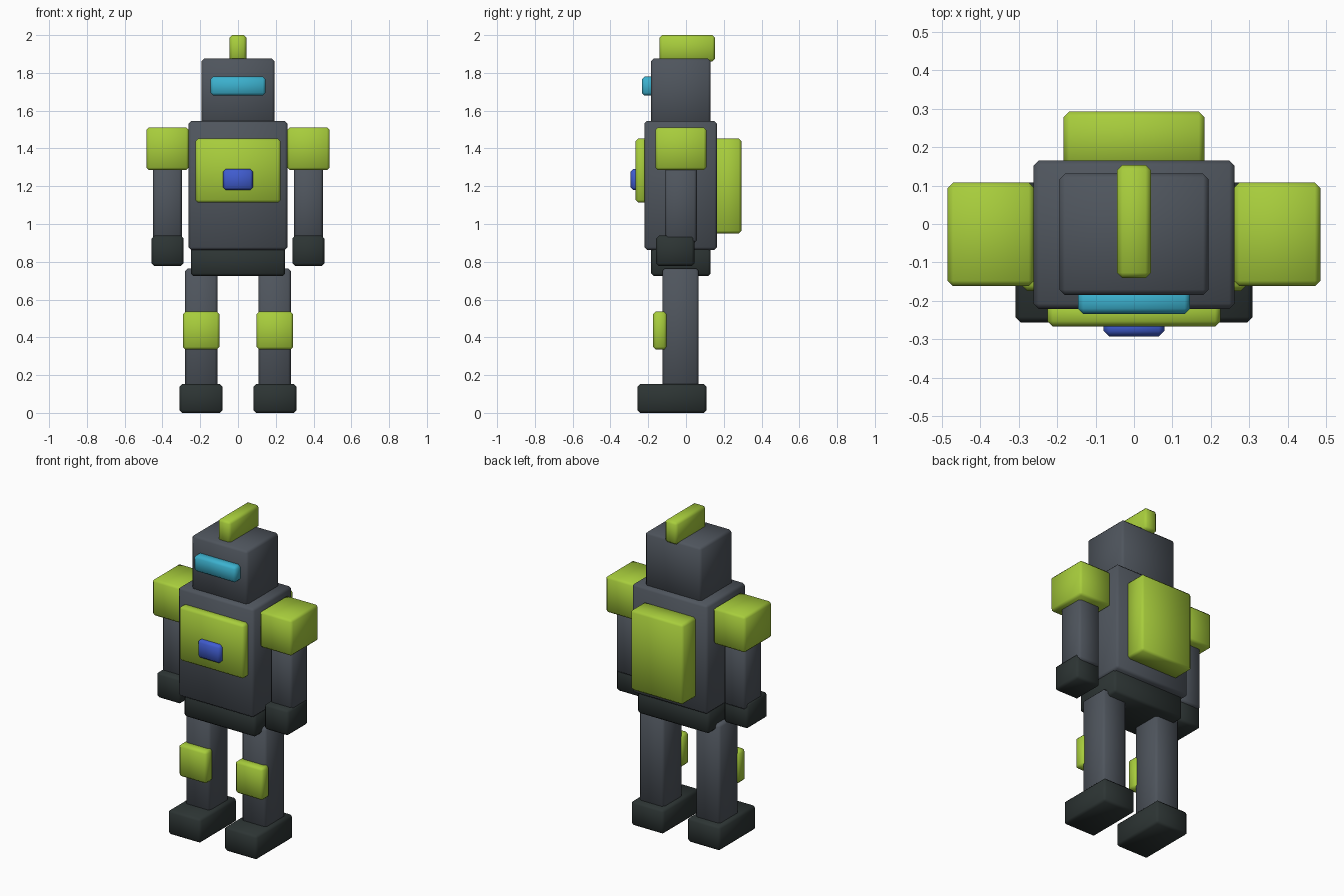
import bpy, bmesh
from mathutils import Vector

if "Cube" in bpy.data.objects:
    bpy.data.objects.remove(bpy.data.objects["Cube"])


def material(name, color):
    m = bpy.data.materials.new(name)
    m.diffuse_color = (*color, 1)
    m.use_nodes = True
    m.node_tree.nodes["Principled BSDF"].inputs["Base Color"].default_value = m.diffuse_color
    return m


GREY = material("slate grey", (0.078, 0.091, 0.110))
DARK = material("dark charcoal", (0.026, 0.035, 0.034))
GREEN = material("lime green", (0.39, 0.61, 0.045))
CYAN = material("visor cyan", (0.045, 0.44, 0.62))
BLUE = material("badge blue", (0.051, 0.107, 0.62))


def box(name, x, y, z, mat, bevel=0.014):
    """Chamfered, softly shaded block given by its (min, max) on each axis."""
    lo, hi = Vector((x[0], y[0], z[0])), Vector((x[1], y[1], z[1]))
    centre, size = (lo + hi) / 2, hi - lo
    bm = bmesh.new()
    bmesh.ops.create_cube(bm, size=1)
    bmesh.ops.scale(bm, vec=size, verts=bm.verts)
    bmesh.ops.bevel(bm, geom=bm.edges[:], offset=bevel, segments=1,
                    affect='EDGES', clamp_overlap=True)
    for f in bm.faces:
        f.smooth = True
    me = bpy.data.meshes.new(name)
    bm.to_mesh(me)
    bm.free()
    me.materials.append(mat)
    ob = bpy.data.objects.new(name, me)
    ob.location = centre
    bpy.context.collection.objects.link(ob)
    bpy.ops.object.select_all(action='DESELECT')
    bpy.context.view_layer.objects.active = ob
    ob.select_set(True)
    bpy.ops.object.shade_smooth_by_angle(angle=1.0)


def centred(name, half_width, y, z, mat):
    box(name, (-half_width, half_width), y, z, mat)


def pair(name, x, y, z, mat):
    box(name + "_left", x, y, z, mat)
    box(name + "_right", (-x[1], -x[0]), y, z, mat)


# Head
centred("head", 0.194, (-0.185, 0.131), (1.53, 1.875), GREY)
centred("head_crest", 0.044, (-0.141, 0.154), (1.86, 2.0), GREEN)
centred("visor", 0.146, (-0.234, -0.165), (1.68, 1.78), CYAN)

# Body
centred("torso", 0.262, (-0.221, 0.165), (0.863, 1.545), GREY)
centred("pelvis", 0.25, (-0.185, 0.131), (0.725, 0.88), DARK)
centred("chest_plate", 0.225, (-0.267, -0.2), (1.113, 1.452), GREEN)
centred("chest_badge", 0.079, (-0.293, -0.245), (1.18, 1.292), BLUE)
centred("backpack", 0.183, (0.15, 0.293), (0.95, 1.452), GREEN)

# Arms
pair("shoulder", (0.26, 0.485), (-0.162, 0.108), (1.285, 1.512), GREEN)
pair("arm", (0.297, 0.449), (-0.112, 0.057), (0.90, 1.31), GREY)
pair("hand", (0.288, 0.457), (-0.158, 0.044), (0.778, 0.938), DARK)

# Legs
pair("leg", (0.109, 0.28), (-0.125, 0.067), (0.13, 0.765), GREY)
pair("knee_pad", (0.098, 0.292), (-0.174, -0.102), (0.335, 0.536), GREEN)
pair("foot", (0.081, 0.309), (-0.256, 0.108), (0.0, 0.152), DARK)
